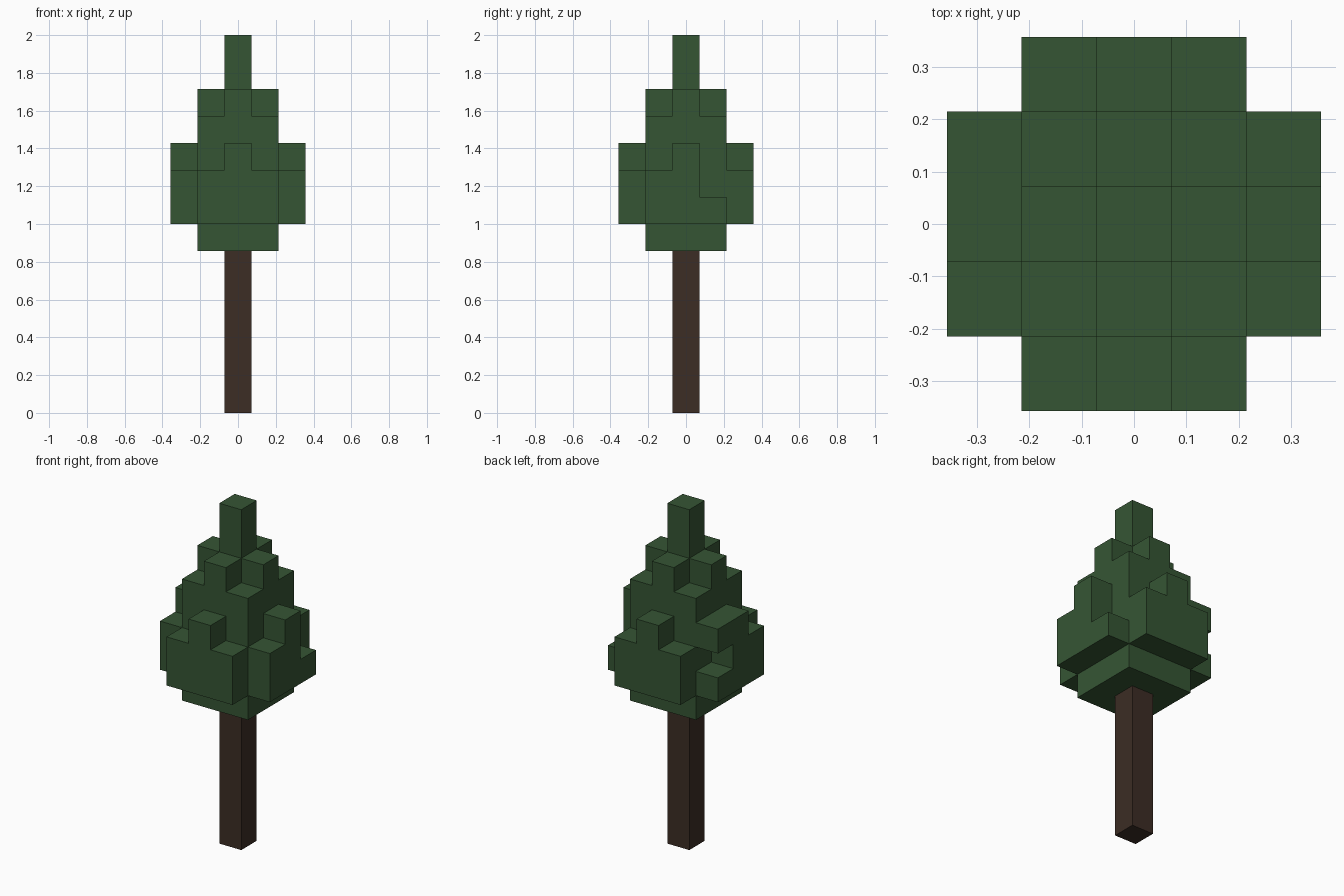
import bpy
import bmesh
from itertools import product
from mathutils import Vector

UNIT = 2 / 14  # edge of one cube; the tree is 14 cubes tall

cube = bpy.data.objects.get("Cube")
if cube:
    bpy.data.objects.remove(cube, do_unlink=True)


def make_material(name, rgb):
    mat = bpy.data.materials.new(name)
    mat.use_nodes = True
    color = (*rgb, 1)
    mat.diffuse_color = color
    bsdf = next(n for n in mat.node_tree.nodes if n.type == 'BSDF_PRINCIPLED')
    bsdf.inputs["Base Color"].default_value = color
    bsdf.inputs["Roughness"].default_value = 0.9
    return mat


def column(x, y, bottom, top):
    """Grid cells of one upright stack of cubes."""
    return {(x, y, z) for z in range(bottom, top)}


def build_cells(name, cells, mat):
    """Skin a set of grid cells with outer faces only, merging flat areas."""
    bm = bmesh.new()
    for cell in cells:
        center = Vector(cell) + Vector((0, 0, 0.5))
        for axis, sign in product(range(3), (-1, 1)):
            normal = Vector((0, 0, 0))
            normal[axis] = sign
            if tuple(int(a + b) for a, b in zip(cell, normal)) in cells:
                continue
            u = Vector((0, 0, 0))
            u[(axis + 1) % 3] = 0.5
            v = normal.cross(u)
            mid = center + normal / 2
            corners = (mid - u - v, mid + u - v, mid + u + v, mid - u + v)
            bm.faces.new([bm.verts.new(c * UNIT) for c in corners])
    bmesh.ops.remove_doubles(bm, verts=bm.verts, dist=0.001)
    bmesh.ops.dissolve_limit(bm, angle_limit=0.01, verts=bm.verts, edges=bm.edges)
    mesh = bpy.data.meshes.new(name)
    bm.to_mesh(mesh)
    bm.free()
    mesh.materials.append(mat)
    obj = bpy.data.objects.new(name, mesh)
    bpy.context.collection.objects.link(obj)
    return obj


bark = make_material("dark_brown_bark", (0.045, 0.026, 0.018))
leaf = make_material("dark_green_leaves", (0.036, 0.091, 0.034))

# Trunk
build_cells("trunk", column(0, 0, 0, 6), bark)

# Crown core: low corners, taller cross, and a spire in the middle
leaves = set()
for x, y in product((-1, 0, 1), repeat=2):
    leaves |= column(x, y, 6, (14, 12, 11)[abs(x) + abs(y)])

# Side clumps, each with a raised middle
for i, side in product((-1, 0, 1), (-2, 2)):
    top = 9 if i else 10
    leaves |= column(i, side, 7, top)
    leaves |= column(side, i, 7, top)

# Uneven back cells on the two flanks
leaves -= {(2, 1, 8), (-2, 1, 8)}
leaves.add((-2, 1, 9))

build_cells("foliage", leaves, leaf)
